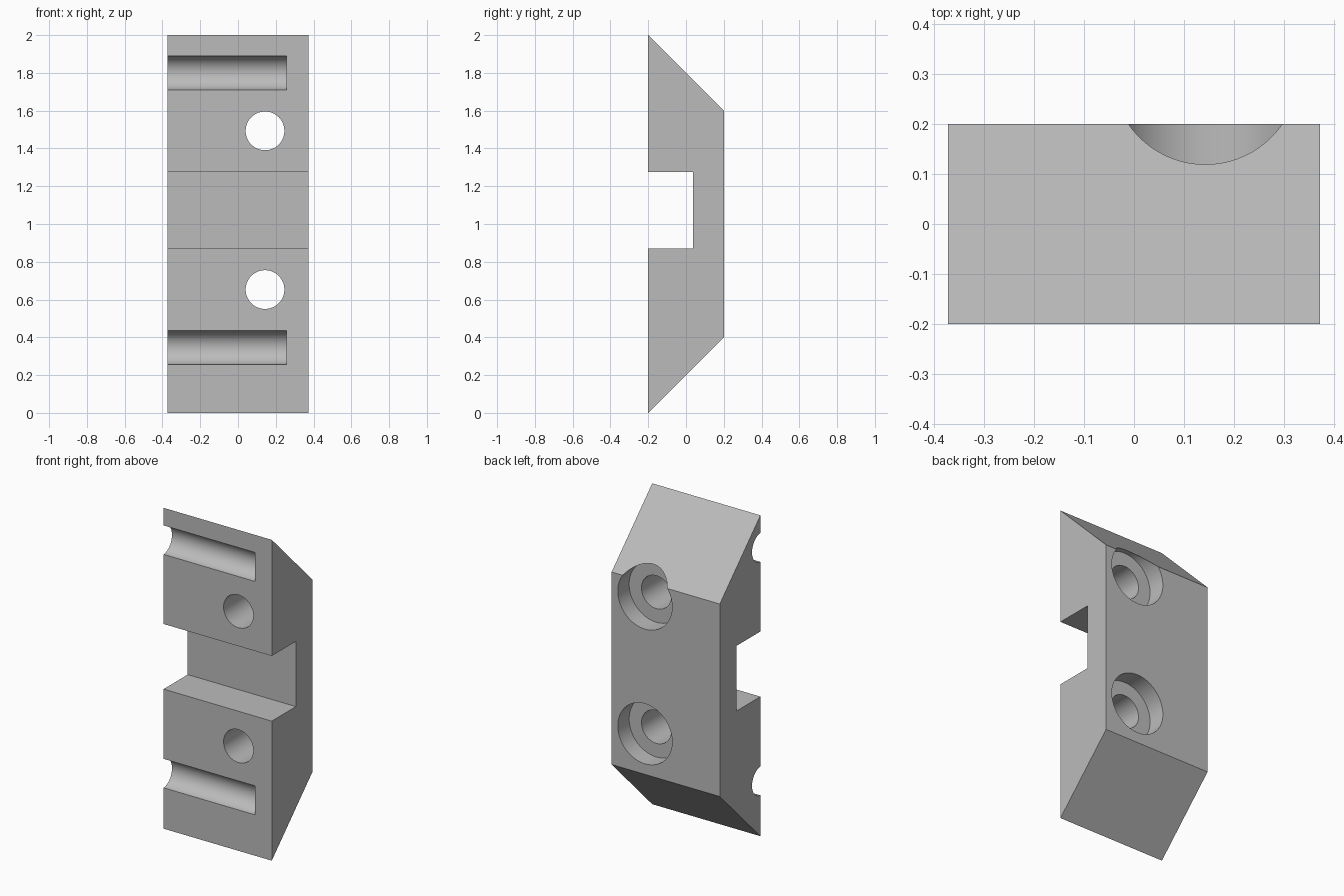
import bpy, bmesh
from math import radians
from mathutils import Matrix, Vector

if "Cube" in bpy.data.objects:
    bpy.data.objects.remove(bpy.data.objects["Cube"], do_unlink=True)

HALF_WIDTH, FRONT, BACK = 0.373, -0.2, 0.2
MID = 1.073  # height of the slot centre

grey = bpy.data.materials.new("plain grey")
grey.use_nodes = True
grey.diffuse_color = (0.5, 0.5, 0.5, 1)
grey.node_tree.nodes["Principled BSDF"].inputs["Base Color"].default_value = (0.5, 0.5, 0.5, 1)


def add_object(name, bm):
    bmesh.ops.recalc_face_normals(bm, faces=bm.faces)
    mesh = bpy.data.meshes.new(name)
    bm.to_mesh(mesh)
    bm.free()
    mesh.materials.append(grey)
    obj = bpy.data.objects.new(name, mesh)
    bpy.context.scene.collection.objects.link(obj)
    return obj


def cylinder(name, start, end, radius):
    start, end = Vector(start), Vector(end)
    axis = end - start
    turn = axis.to_track_quat("Z", "Y").to_matrix().to_4x4()
    bm = bmesh.new()
    bmesh.ops.create_cone(bm, cap_ends=True, segments=72, radius1=radius, radius2=radius,
                          depth=axis.length,
                          matrix=Matrix.Translation((start + end) / 2) @ turn)
    return add_object(name, bm)


# Slotted, bevelled side profile (y, z) extruded across the width
profile = [(FRONT, 0), (BACK, 0.4), (BACK, 1.6), (FRONT, 2),
           (FRONT, 1.276), (0.037, 1.276), (0.037, 0.87), (FRONT, 0.87)]
bm = bmesh.new()
side = bm.faces.new([bm.verts.new((-HALF_WIDTH, y, z)) for y, z in profile])
wall = bmesh.ops.extrude_face_region(bm, geom=[side])
bmesh.ops.translate(bm, vec=(2 * HALF_WIDTH, 0, 0),
                    verts=[v for v in wall["geom"] if isinstance(v, bmesh.types.BMVert)])
block = add_object("slotted_block", bm)

# Counterbored screw holes and blind round grooves
cutters = []
for label, z in (("lower", MID - 0.42), ("upper", MID + 0.42)):
    cutters.append(cylinder(label + "_bore_cutter", (0.143, -0.5, z), (0.143, 0.5, z), 0.1025))
    cutters.append(cylinder(label + "_counterbore_cutter", (0.143, 0.088, z), (0.143, 0.5, z), 0.1875))
for label, z in (("lower", 0.345), ("upper", 1.8)):
    cutters.append(cylinder(label + "_groove_cutter", (-0.5, -0.208, z), (0.257, -0.208, z), 0.0905))

for cutter in cutters:
    cutter.hide_render = True
    cut = block.modifiers.new(cutter.name, "BOOLEAN")
    cut.operation, cut.solver, cut.object = "DIFFERENCE", "EXACT", cutter

# Apply the cuts, then drop the cutters
bpy.ops.object.select_all(action="DESELECT")
block.select_set(True)
bpy.context.view_layer.objects.active = block
for name in [m.name for m in block.modifiers]:
    bpy.ops.object.modifier_apply(modifier=name)
for cutter in cutters:
    bpy.data.objects.remove(cutter, do_unlink=True)

bpy.ops.object.shade_smooth_by_angle(angle=radians(30))
